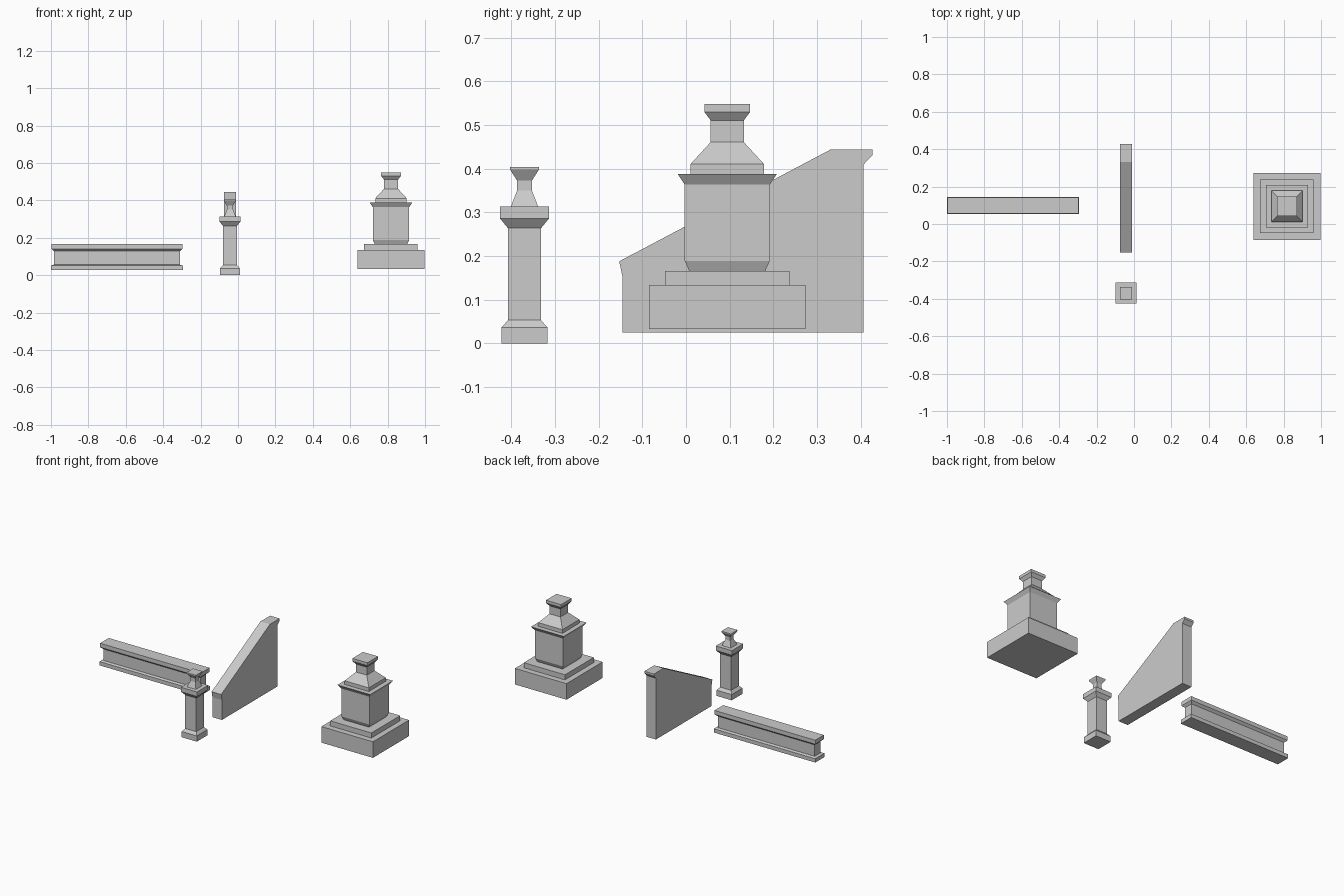
import bpy, bmesh

if "Cube" in bpy.data.objects:
    bpy.data.objects.remove(bpy.data.objects["Cube"])


def make(name, bm):
    bmesh.ops.recalc_face_normals(bm, faces=bm.faces)
    me = bpy.data.meshes.new(name)
    bm.to_mesh(me)
    bm.free()
    ob = bpy.data.objects.new(name, me)
    bpy.context.collection.objects.link(ob)
    return ob


def stacked(name, cx, cy, rings):
    """Rectangular moulded solid: rings of (half x, half y, z) bottom to top."""
    bm = bmesh.new()
    loops = []
    for hx, hy, z in rings:
        loops.append([bm.verts.new((cx + sx * hx, cy + sy * hy, z))
                      for sx, sy in ((-1, -1), (1, -1), (1, 1), (-1, 1))])
    for a, b in zip(loops, loops[1:]):
        for i in range(4):
            j = (i + 1) % 4
            bm.faces.new((a[i], a[j], b[j], b[i]))
    bm.faces.new(loops[0])
    bm.faces.new(loops[-1])
    return make(name, bm)


def square(profile):
    return [(h, h, z) for h, z in profile]


# large pedestal: plinth, step, block and moulded top
stacked("large_pedestal", 0.818, 0.0945, square([
    (0.179, 0.033), (0.179, 0.134), (0.143, 0.134), (0.143, 0.166),
    (0.087, 0.166), (0.0975, 0.189), (0.0975, 0.364), (0.1135, 0.388),
    (0.084, 0.388), (0.084, 0.411), (0.038, 0.461), (0.038, 0.511),
    (0.0525, 0.530), (0.0525, 0.548)]))

# slim post with small finial
stacked("slim_post", -0.043, -0.370, square([
    (0.053, 0.0), (0.053, 0.036), (0.038, 0.053), (0.038, 0.264),
    (0.056, 0.286), (0.056, 0.314), (0.031, 0.314), (0.017, 0.350),
    (0.017, 0.373), (0.033, 0.398), (0.033, 0.404)]))

# low straight wall with base and coping
L, W = 0.3525, 0.045
stacked("low_wall", -0.6475, 0.099, [
    (L - d, W - d, z) for d, z in (
        (0, 0.027), (0, 0.051), (0.016, 0.056), (0.016, 0.128),
        (0.002, 0.141), (0.002, 0.166))])

# sloped stair wall extruded across x
profile = [(-0.145, 0.025), (0.407, 0.025), (0.407, 0.410), (0.427, 0.431),
           (0.427, 0.444), (0.331, 0.444), (-0.153, 0.188), (-0.145, 0.150)]
bm = bmesh.new()
face = bm.faces.new([bm.verts.new((-0.076, y, z)) for y, z in profile])
ext = bmesh.ops.extrude_face_region(bm, geom=[face])
bmesh.ops.translate(bm, vec=(0.066, 0, 0),
                    verts=[v for v in ext["geom"] if isinstance(v, bmesh.types.BMVert)])
make("stair_wall", bm)
